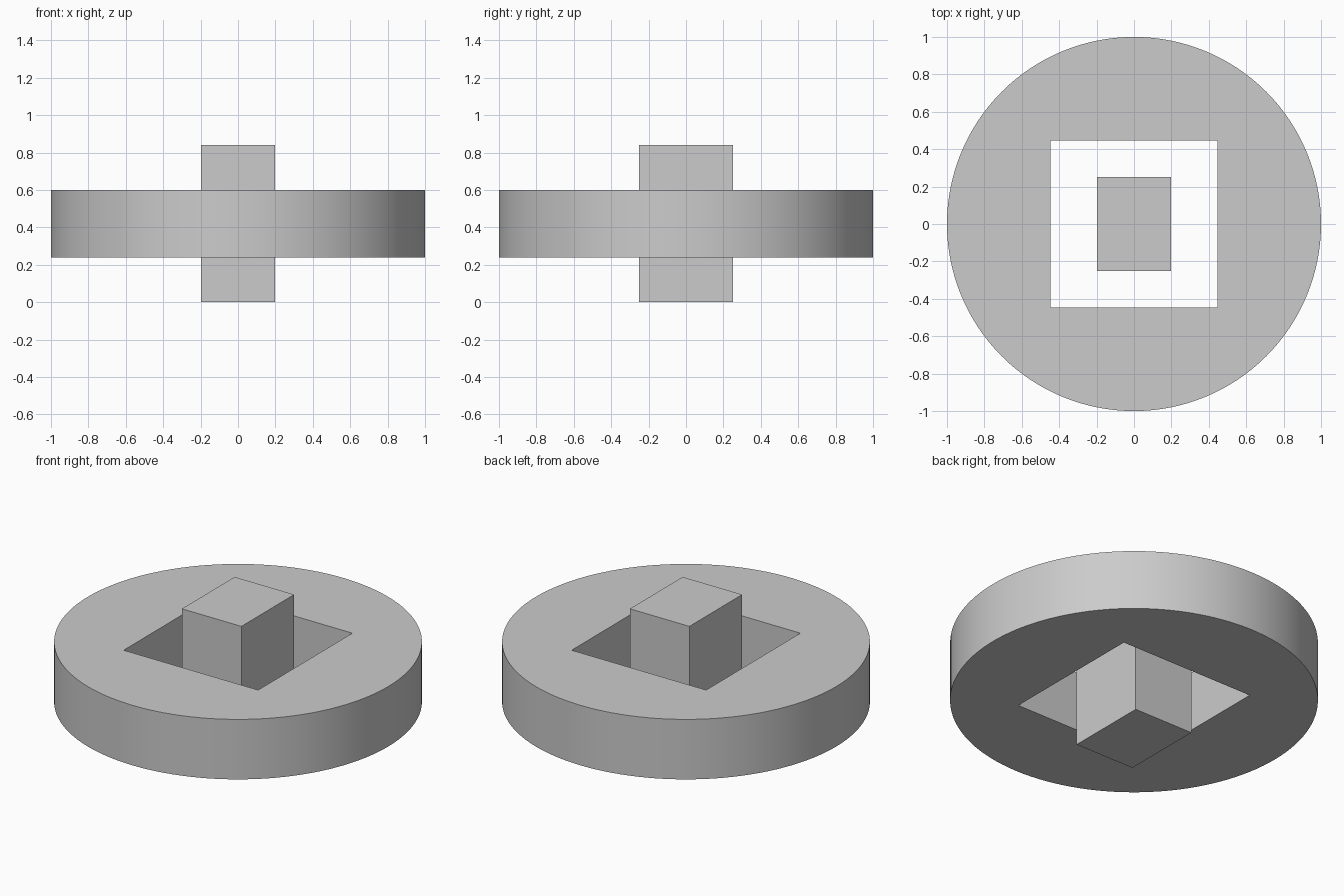
import bpy

cube = bpy.data.objects.get("Cube")
if cube:
    bpy.data.objects.remove(cube, do_unlink=True)

GREY = (0.6, 0.6, 0.6, 1.0)
MID_Z = 0.42

mat = bpy.data.materials.new("plain_grey")
mat.use_nodes = True
mat.diffuse_color = GREY
mat.node_tree.nodes["Principled BSDF"].inputs["Base Color"].default_value = GREY


def block(name, size):
    """Box centred on the disc's middle plane."""
    bpy.ops.mesh.primitive_cube_add(size=1, location=(0, 0, MID_Z))
    obj = bpy.context.object
    obj.name = name
    obj.scale = size
    bpy.ops.object.transform_apply(location=False, rotation=False, scale=True)
    obj.data.materials.append(mat)
    return obj


# Square window cutter
cutter = block("window_cutter", (0.893, 0.893, 1))
cutter.hide_render = True

# Round disc with the square window cut through it
bpy.ops.mesh.primitive_cylinder_add(vertices=128, radius=1, depth=0.36,
                                    location=(0, 0, MID_Z))
disc = bpy.context.object
disc.name = "disc"
disc.data.materials.append(mat)
cut = disc.modifiers.new("square_window", "BOOLEAN")
cut.operation = "DIFFERENCE"
cut.solver = "EXACT"
cut.object = cutter
bpy.ops.object.modifier_apply(modifier=cut.name)
bpy.data.objects.remove(cutter, do_unlink=True)
bpy.ops.object.shade_smooth_by_angle()

# Free-standing core block passing through the window
block("core_block", (0.395, 0.5, 2 * MID_Z))
